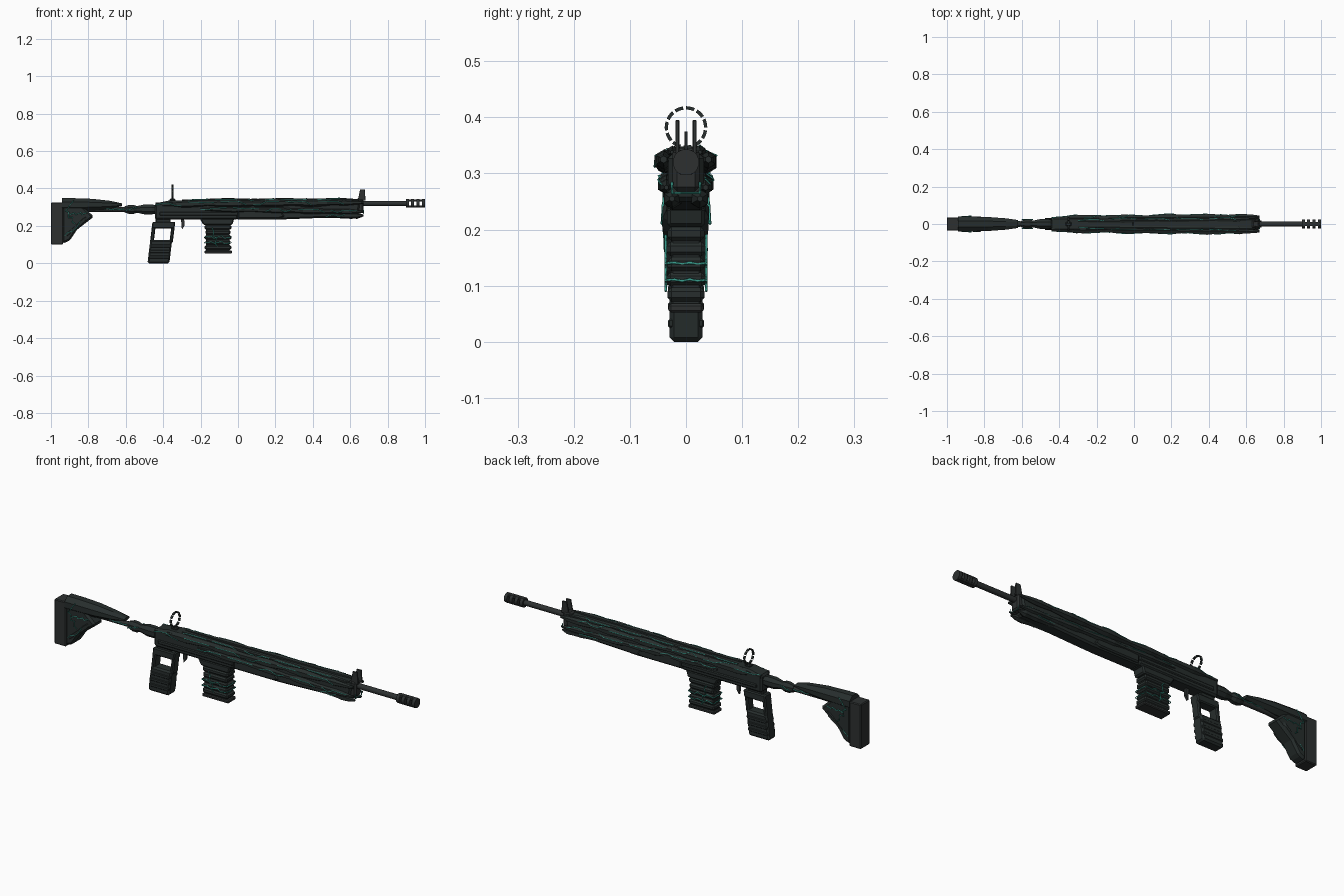
import bpy, bmesh, math, random
from mathutils import Vector

cube = bpy.data.objects.get("Cube")
if cube:
    bpy.data.objects.remove(cube)

rng = random.Random(7)
SIDES = {"left": 1, "right": -1}
DECK, BELLY, BORE = 0.335, 0.235, 0.32   # receiver top, receiver underside, barrel height


def material(name, red, green, blue):
    mat = bpy.data.materials.new(name)
    mat.use_nodes = True
    colour = (red, green, blue, 1)
    mat.diffuse_color = colour
    mat.node_tree.nodes["Principled BSDF"].inputs["Base Color"].default_value = colour
    return mat


DARK = material("dark green grey", 0.02, 0.027, 0.026)
METAL = material("gun metal", 0.026, 0.03, 0.03)
TEAL = material("glowing teal", 0.04, 0.33, 0.26)


def skin(name, loops, mat=DARK, bevel=0):
    """Join matching loops of points into a closed, capped shell."""
    bm = bmesh.new()
    rows = [[bm.verts.new(point) for point in loop] for loop in loops]
    for row, following in zip(rows, rows[1:]):
        for i in range(len(row)):
            bm.faces.new((row[i - 1], row[i], following[i], following[i - 1]))
    bm.faces.new(rows[0])
    bm.faces.new(rows[-1])
    bmesh.ops.recalc_face_normals(bm, faces=bm.faces)
    mesh = bpy.data.meshes.new(name)
    bm.to_mesh(mesh)
    bm.free()
    mesh.materials.append(mat)
    part = bpy.data.objects.new(name, mesh)
    bpy.context.collection.objects.link(part)
    if bevel:
        modifier = part.modifiers.new("bevel", "BEVEL")
        modifier.width, modifier.segments = bevel, 1
    return part


def prism(name, outline, half, mat=DARK, bevel=0.006, y=0):
    """Side outline in x and z, pushed through the width."""
    return skin(name, [[(x, y + side * half, z) for x, z in outline] for side in SIDES.values()], mat, bevel)


def box(name, left, right, low, high, half, mat=DARK, bevel=0.004, y=0):
    return prism(name, [(left, low), (right, low), (right, high), (left, high)], half, mat, bevel, y)


def ring(centre, width, height, sides):
    """Upright cross-section around a centre."""
    angles = [math.tau * (i + 0.5) / sides for i in range(sides)]
    x, y, z = centre
    return [(x, y + width * math.cos(a), z + height * math.sin(a)) for a in angles]


def select(part):
    bpy.ops.object.select_all(action="DESELECT")
    part.select_set(True)
    bpy.context.view_layer.objects.active = part


def tube(name, left, right, height, radius):
    select(skin(name, [ring((x, 0, height), radius, radius, 16) for x in (left, right)], METAL))
    bpy.ops.object.shade_smooth_by_angle()


def vein(name, points, radius=0.0025):
    """Thin glowing line along the points."""
    curve = bpy.data.curves.new(name, "CURVE")
    curve.dimensions, curve.bevel_depth, curve.bevel_resolution = "3D", radius, 0
    curve.use_fill_caps = True
    line = curve.splines.new("POLY")
    line.points.add(len(points) - 1)
    for target, point in zip(line.points, points):
        target.co = (*point, 1)
    curve.materials.append(TEAL)
    part = bpy.data.objects.new(name, curve)
    bpy.context.collection.objects.link(part)
    select(part)
    bpy.ops.object.convert(target="MESH")


def crack(name, start, end, steps=5, sway=0.008):
    """Vein that zigzags between two points on a side face."""
    points = [Vector(start).lerp(Vector(end), i / steps) for i in range(steps + 1)]
    for i, point in enumerate(points[1:-1]):
        shift = sway * rng.uniform(0.4, 1) * (-1) ** i
        point += Vector((shift, 0, shift))
    vein(name, points)


def growth(name, start, end, thick, side, waves):
    """Craggy swelling strand with broken veins along its outer edges."""
    start, end = Vector(start), Vector(end)
    sides, steps = 6, max(6, round((end - start).length / 0.035))
    rings, glow = [], []
    for i in range(steps + 1):
        t = i / steps
        centre = start.lerp(end, t)
        centre.y *= side
        taper = min(1, 0.5 + 6 * t, 0.35 + 6 * (1 - t))
        radius = thick * taper * (1 - 0.2 * math.sin(math.tau * waves * t) + rng.uniform(-0.12, 0.12))
        rings.append(ring(centre, radius, radius, sides))
        glow.append(rings[-1][rng.choice((0, 0, 1)) if side > 0 else rng.choice((2, 2, 3))])
    skin(name, rings)
    for i in range(0, steps - 2, 5):
        vein(f"{name}_vein_{i}", glow[i:i + 5], 0.002)


# Stock: pad, body, tapering cheek piece and connecting tube
box("butt_pad", -1, -0.935, 0.1, 0.325, 0.036, METAL)
prism("stock_body", [(-0.94, 0.105), (-0.9, 0.12), (-0.86, 0.18), (-0.77, 0.25), (-0.85, 0.32), (-0.94, 0.32)],
      0.035, bevel=0.01)
skin("cheek_piece", [ring((-0.94 + 0.32 * t, 0, 0.313), 0.043 - 0.02 * t ** 3, 0.038 - 0.03 * t ** 3, 8)
                     for t in (0, 0.2, 0.5, 0.8, 1)])
tube("stock_tube", -0.82, -0.44, 0.288, 0.013)
for name, middle, length, radius in (("front", -0.48, 0.1, 0.03), ("rear", -0.57, 0.06, 0.027)):
    skin(f"{name}_tube_knuckle", [ring((middle + length * t, 0, 0.288), radius * (1 - t * t), radius * (1 - t * t), 8)
                                  for t in (-0.6, -0.2, 0.2, 0.6)])
for label, side in SIDES.items():
    growth(f"{label}_stock_ridge", (-0.93, 0.026, 0.14), (-0.8, 0.024, 0.25), 0.017, side, 1)
    crack(f"{label}_cheek_vein", (-0.88, side * 0.041, 0.335), (-0.92, side * 0.041, 0.28))
    crack(f"{label}_stock_vein", (-0.92, side * 0.038, 0.28), (-0.87, side * 0.043, 0.21))
    crack(f"{label}_stock_branch", (-0.9, side * 0.037, 0.26), (-0.81, side * 0.036, 0.27))
    crack(f"{label}_tube_vein", (-0.72, side * 0.013, 0.29), (-0.61, side * 0.014, 0.29), sway=0.005)
    crack(f"{label}_knuckle_vein", (-0.6, side * 0.025, 0.28), (-0.54, side * 0.025, 0.3))

# Receiver and handguard
prism("receiver", [(-0.445, BELLY), (0, BELLY), (0, DECK), (-0.37, DECK), (-0.445, BORE)], 0.036, bevel=0.008)
box("receiver_rail", -0.42, 0, 0.255, 0.275, 0.041)
prism("handguard", [(-0.01, BELLY), (0.25, BELLY), (0.64, 0.25), (0.655, DECK), (-0.01, DECK)], 0.032, bevel=0.008)
prism("handguard_lower_shell", [(0, 0.24), (0.22, 0.24), (0.25, 0.25), (0.22, 0.29), (0, 0.29)], 0.038)
box("front_block", 0.63, 0.672, 0.268, 0.345, 0.024, METAL, 0.008)
vein("front_block_glow", [(0.672, side * 0.025, z) for side, z in ((-1, 0.285), (-1, 0.265), (1, 0.265), (1, 0.285))])

# Craggy growths along both sides of the body
for label, side in SIDES.items():
    growth(f"{label}_upper_growth", (-0.44, 0.03, 0.315), (0.67, 0.04, 0.325), 0.017, side, 5)
    growth(f"{label}_lower_growth", (-0.2, 0.033, 0.29), (0.67, 0.035, 0.275), 0.014, side, 4)
    growth(f"{label}_top_growth", (-0.3, 0.015, DECK), (0.65, 0.025, 0.338), 0.01, side, 3)
    growth(f"{label}_front_claw", (0.44, 0.02, 0.255), (0.67, 0.025, 0.255), 0.014, side, 1)

# Barrel, and muzzle rings joined by bars so that the ports stay open
tube("barrel", 0.65, 0.905, BORE, 0.0135)
for label, side in SIDES.items():
    middle = BORE + side * 0.016
    box(f"muzzle_bar_{label}", 0.9, 0.995, middle - 0.006, middle + 0.006, 0.012, METAL, 0.002)
for i in range(4):
    start = 0.897 + i * 0.029
    tube(f"muzzle_ring_{i}", start, start + 0.016, BORE, 0.0235)

# Front sight ears and post
for label, side in SIDES.items():
    prism(f"{label}_sight_ear", [(0.64, DECK), (0.682, DECK), (0.678, 0.395), (0.653, 0.395)],
          0.0035, METAL, 0.001, side * 0.0155)
box("sight_post", 0.66, 0.668, DECK, 0.375, 0.003, METAL, 0.001)

# Rear ring sight made of separate arcs
ARCS = 11
for i in range(ARCS):
    angles = [math.tau * (i + step / 4) / ARCS for step in range(4)]
    skin(f"ring_sight_arc_{i}", [[(x, radius * math.sin(a), 0.382 + radius * math.cos(a))
                                  for x, radius in ((-0.355, 0.032), (-0.345, 0.032), (-0.345, 0.038), (-0.355, 0.038))]
                                 for a in angles])
box("ring_sight_base", -0.365, -DECK, 0.33, 0.345, 0.012)

# Grip: a frame of leaning blocks around an opening
def leaning(name, back, front, low, high, half, bevel=0.005):
    """Block that follows the lean of the grip."""
    lean = 0.12
    prism(name, [(back + lean * low, low), (front + lean * low, low),
                 (front + lean * high, high), (back + lean * high, high)], half, DARK, bevel)


leaning("grip_lower", -0.484, -0.367, 0, 0.125, 0.029, 0.008)
leaning("grip_back_strap", -0.484, -0.464, 0.11, 0.22, 0.025)
leaning("grip_front_strap", -0.38, -0.362, 0.11, 0.22, 0.022)
leaning("grip_top", -0.484, -0.362, 0.185, 0.222, 0.026)
for i in range(3):
    height = 0.025 + i * 0.03
    leaning(f"grip_rib_{i}", -0.48, -0.37, height, height + 0.016, 0.032, 0.003)
box("grip_mount", -0.44, -0.36, 0.21, 0.245, 0.02)

# Trigger
prism("trigger", [(-0.305, 0.24), (-0.288, 0.24), (-0.286, 0.2), (-0.3, 0.18)], 0.006, METAL, 0)

# Magazine: collar, craggy tiers, base and glowing bands
prism("magazine_collar", [(-0.185, 0.205), (-0.03, 0.205), (-0.02, 0.24), (-0.205, 0.24)], 0.034)
box("magazine_core", -0.172, -0.045, 0.06, 0.215, 0.027)
for i in range(5):
    height, inset = 0.072 + i * 0.027, 0.004 * (i % 2)
    box(f"magazine_tier_{i}", inset - 0.178, -0.036 - inset, height, height + 0.025, 0.033 + inset / 2, bevel=0.007)
box("magazine_base", -0.18, -0.032, 0.052, 0.068, 0.031, METAL)
for label, side in SIDES.items():
    y = side * 0.036
    for level, height in (("low", 0.11), ("high", 0.14)):
        crack(f"{label}_{level}_band", (-0.175, y, height), (-0.04, y, height))
    crack(f"{label}_magazine_crack", (-0.14, y, 0.19), (-0.11, y, 0.09))
for level, height in (("low", 0.11), ("high", 0.14)):
    for end, x in (("front", -0.036), ("back", -0.178)):
        crack(f"{end}_{level}_band", (x, -0.034, height), (x, 0.034, height), sway=0.002)
